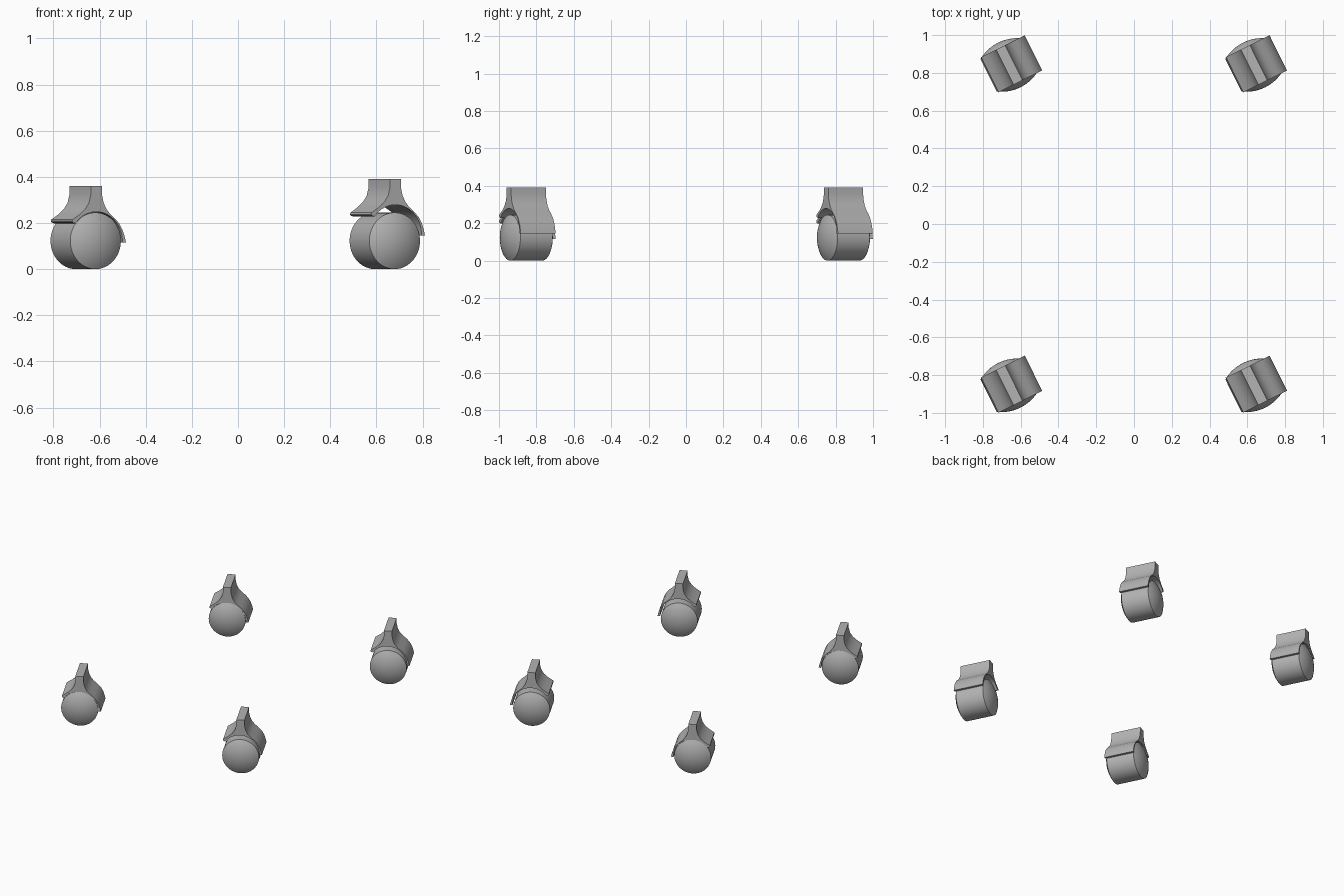
import bpy
import bmesh
from math import sin, cos, pi, radians, atan2, sqrt
from mathutils import Vector, Matrix

cube = bpy.data.objects.get("Cube")
if cube:
    bpy.data.objects.remove(cube, do_unlink=True)

RADIUS = 0.1225       # wheel radius
HALF_WHEEL = 0.096    # half length of the rolling surface
BULGE = 0.036         # dome height on each wheel end
HALF_HOOD = 0.104     # half depth of the hood
ARCH = 0.126          # inner radius of the hood
TURN = radians(26.5)

grey = bpy.data.materials.new("grey")
grey.use_nodes = True
grey.diffuse_color = (0.45, 0.45, 0.45, 1)
grey.node_tree.nodes["Principled BSDF"].inputs["Base Color"].default_value = (0.45, 0.45, 0.45, 1)


def finish(bm, name, location):
    bmesh.ops.recalc_face_normals(bm, faces=bm.faces)
    mesh = bpy.data.meshes.new(name)
    bm.to_mesh(mesh)
    bm.free()
    mesh.materials.append(grey)
    obj = bpy.data.objects.new(name, mesh)
    bpy.context.collection.objects.link(obj)
    obj.location = location
    obj.rotation_euler.z = TURN
    bpy.ops.object.select_all(action='DESELECT')
    obj.select_set(True)
    bpy.context.view_layer.objects.active = obj
    bpy.ops.object.shade_smooth_by_angle(angle=radians(30))


def add_wheel(name, location):
    # Lathe a drum with a shallow spherical dome on each end
    ball = (RADIUS ** 2 + BULGE ** 2) / (2 * BULGE)
    steps = 8
    dome = []
    for i in range(steps + 1):
        r = RADIUS * i / steps
        dome.append((r, HALF_WHEEL + BULGE - ball + sqrt(ball ** 2 - r ** 2)))
    profile = dome + [(r, -y) for r, y in reversed(dome)]
    bm = bmesh.new()
    verts = [bm.verts.new((r, y, 0)) for r, y in profile]
    edges = [bm.edges.new(pair) for pair in zip(verts, verts[1:])]
    bmesh.ops.spin(bm, geom=verts + edges, cent=(0, 0, 0), axis=(0, 1, 0),
                   angle=2 * pi, steps=48, use_merge=True)
    bmesh.ops.remove_doubles(bm, verts=bm.verts, dist=0.0001)
    finish(bm, name, location)


def add_hood(name, location):
    # Stem and long rear skirt, measured from the wheel centre
    right = [(0.027, 0.238), (0.027, 0.200), (0.034, 0.168), (0.047, 0.140),
             (0.066, 0.117), (0.091, 0.096), (0.113, 0.072), (0.128, 0.045),
             (0.138, 0.015), (0.143, -0.007)]
    # Short front lip and flare back up to the stem
    left = [(-0.114, 0.080), (-0.117, 0.085), (-0.115, 0.092), (-0.080, 0.115),
            (-0.054, 0.138), (-0.036, 0.165), (-0.027, 0.200), (-0.027, 0.238)]
    start, end = -0.055, atan2(0.075, -0.101)
    arch = [(ARCH * cos(a), ARCH * sin(a)) for a in
            (start + (end - start) * i / 20 for i in range(21))]
    bm = bmesh.new()
    verts = [bm.verts.new((x, -HALF_HOOD, z)) for x, z in right + arch + left]
    face = bm.faces.new(verts)
    swept = bmesh.ops.extrude_face_region(bm, geom=[face])
    moved = [v for v in swept["geom"] if isinstance(v, bmesh.types.BMVert)]
    bmesh.ops.translate(bm, verts=moved, vec=(0, 2 * HALF_HOOD, 0))
    finish(bm, name, location)


# Four casters; the hoods on the left side sit slightly higher
for side, x, lift in (("left", 0.636, 0.03), ("right", -0.66, 0)):
    for end, y in (("front", -0.854), ("back", 0.842)):
        add_wheel(f"{end}_{side}_wheel", (x, y, RADIUS))
        add_hood(f"{end}_{side}_hood", (x, y, RADIUS + lift))
